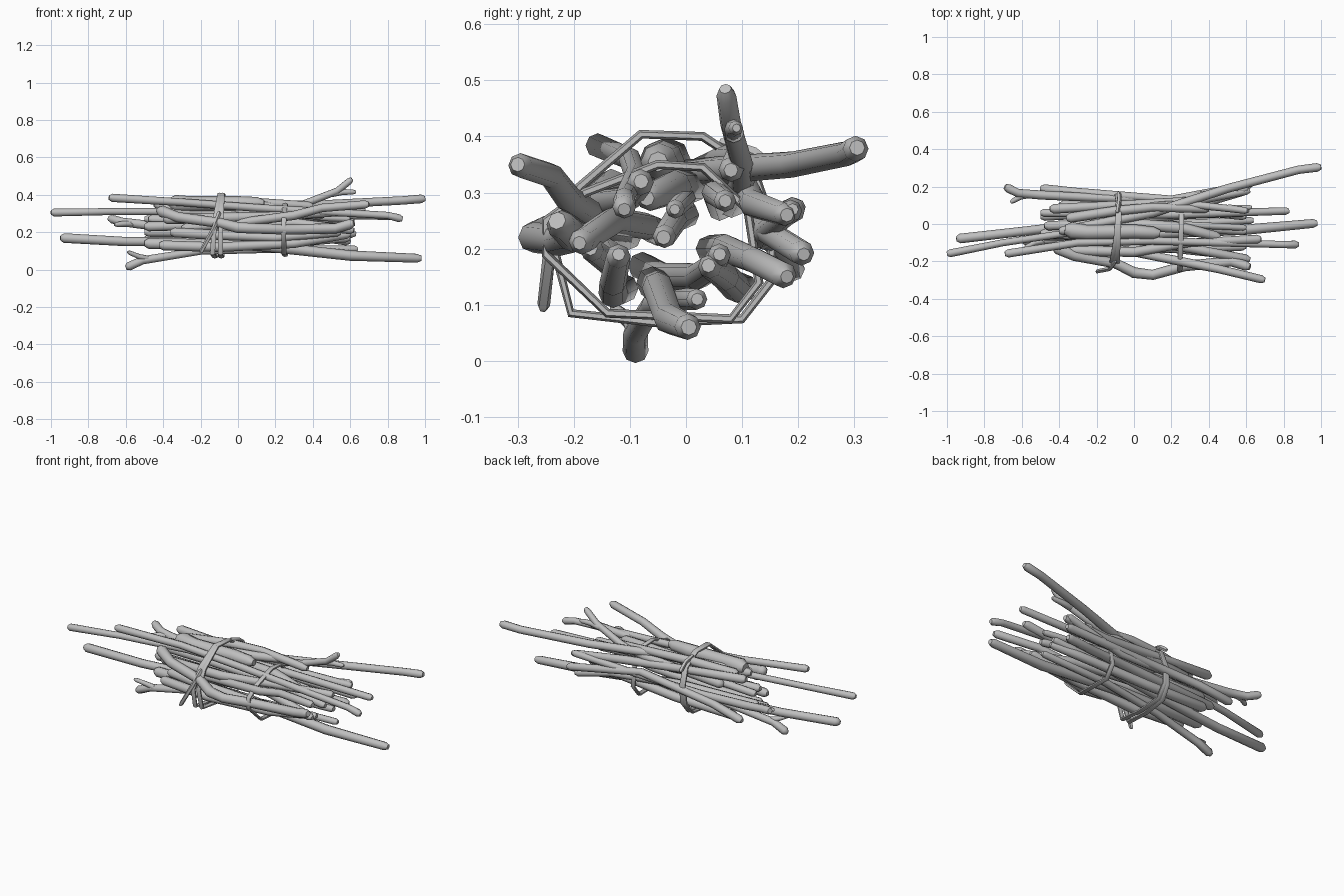
import bpy, bmesh, math, random
from mathutils import Vector

random.seed(4)
cube = bpy.data.objects.get("Cube")
if cube:
    bpy.data.objects.remove(cube, do_unlink=True)

grey = bpy.data.materials.new("weathered grey")
grey.use_nodes = True
colour = (0.52, 0.52, 0.52, 1)
grey.diffuse_color = colour
grey.node_tree.nodes["Principled BSDF"].inputs["Base Color"].default_value = colour


def add_tube(bm, points, radius, sides=8, taper=1.0, closed=False, wobble=0.0):
    """Sweep a polygon along the points: a flat cord if closed, else a stick with narrowed ends."""
    pts = [Vector(p) for p in points]
    n = len(pts)
    rings = []
    if closed:
        stations = [(i, pts[i], 1.0) for i in range(n)]
    else:
        tip = radius * 0.8
        a = pts[0] + (pts[1] - pts[0]).normalized() * tip
        b = pts[-1] + (pts[-2] - pts[-1]).normalized() * tip
        stations = [(0, pts[0], 0.55), (0, a, 1.0)]
        stations += [(i, pts[i], 1.0) for i in range(1, n - 1)]
        stations += [(n - 1, b, 1.0), (n - 1, pts[-1], 0.55)]
    flat = 0.55 if closed else 1.0
    for i, p, scale in stations:
        if closed:
            tangent = pts[(i + 1) % n] - pts[i - 1]
        else:
            tangent = pts[min(i + 1, n - 1)] - pts[max(i - 1, 0)]
        tangent.normalize()
        ref = Vector((1, 0, 0)) if closed else Vector((0, 0, 1))
        u = tangent.cross(ref).normalized()
        v = u.cross(tangent)
        r = radius * scale * (1 + (taper - 1) * i / (n - 1))
        r *= 1 + random.uniform(-wobble, wobble)
        ring = []
        for k in range(sides):
            t = math.tau * k / sides
            ring.append(bm.verts.new(p + (u * math.cos(t) * flat + v * math.sin(t)) * r))
        rings.append(ring)
    pairs = list(zip(rings, rings[1:]))
    if closed:
        pairs.append((rings[-1], rings[0]))
    for r0, r1 in pairs:
        for k in range(sides):
            j = (k + 1) % sides
            bm.faces.new((r0[k], r0[j], r1[j], r1[k]))
    if not closed:
        bm.faces.new(rings[0][::-1])
        bm.faces.new(rings[-1])


def finish(name, bm):
    bmesh.ops.recalc_face_normals(bm, faces=bm.faces)
    mesh = bpy.data.meshes.new(name)
    bm.to_mesh(mesh)
    bm.free()
    mesh.materials.append(grey)
    ob = bpy.data.objects.new(name, mesh)
    bpy.context.collection.objects.link(ob)
    bpy.ops.object.select_all(action="DESELECT")
    ob.select_set(True)
    bpy.context.view_layer.objects.active = ob
    bpy.ops.object.shade_smooth_by_angle(angle=math.radians(60))


def stick(name, radius, *points, taper=0.9, twig=None):
    bm = bmesh.new()
    add_tube(bm, points, radius, taper=taper, wobble=0.08)
    if twig:
        add_tube(bm, twig, radius * 0.75, taper=0.7)
    finish(name, bm)


# Long sticks that reach past the bundle
stick("long_stick_top", .026, (-.4, -.04, .33), (.1, .06, .34), (.5, .19, .35), (.88, .29, .37), (1, .305, .38))
stick("long_stick_left", .02, (-1, -.16, .305), (-.7, -.1, .31), (-.3, -.04, .31), (.2, 0, .29), (.6, -.02, .27))
stick("long_stick_low_left", .024, (-.95, -.08, .17), (-.6, -.04, .15), (-.1, .02, .15), (.3, .05, .17), (.6, .06, .19))
stick("long_stick_low_right", .028, (-.5, -.06, .14), (.1, -.05, .13), (.6, -.03, .075), (.98, .005, .06))
stick("upper_front_stick", .022, (-.69, -.16, .385), (-.3, -.1, .36), (.1, -.09, .33), (.8, -.11, .29), (.88, -.11, .27))
stick("blunt_stick", .022, (-.5, .06, .27), (.2, .05, .3), (.83, .07, .285))

# Thick and crooked sticks
stick("thick_top_stick", .045, (-.37, -.03, .355), (-.25, -.045, .352), (0, -.04, .355), (.14, -.05, .355), taper=.75)
stick("crooked_front_stick", .03, (-.43, -.12, .32), (-.32, -.17, .28), (-.1, -.21, .25), (.0, -.26, .225),
      (.1, -.272, .22), (.27, -.225, .215), (.52, -.2, .22), (.62, -.23, .25))
stick("raised_front_stick", .025, (-.3, -.1, .22), (0, -.15, .25), (.3, -.21, .29), (.45, -.24, .33), (.7, -.3, .35))
stick("upper_middle_stick", .03, (-.15, .01, .31), (.25, -.02, .31), (.46, -.07, .29))

# Forked sticks
stick("low_forked_stick", .022, (-.6, -.09, .01), (-.51, -.09, .05), (-.2, -.06, .1), (.2, 0, .11), (.64, .02, .11),
      twig=[(-.47, -.09, .055), (-.53, -.1, .07), (-.59, -.13, .095)])
stick("back_forked_stick", .025, (-.69, .2, .275), (-.62, .165, .255), (-.5, .155, .24), (-.2, .14, .22),
      (.2, .13, .22), (.61, .19, .27), taper=.75,
      twig=[(-.55, .16, .245), (-.61, .145, .245), (-.66, .115, .24)])
stick("high_forked_stick", .025, (-.3, .08, .28), (.2, .1, .32), (.35, .1, .35), (.53, .08, .42), (.61, .07, .485),
      taper=.75, twig=[(.49, .085, .405), (.56, .085, .415), (.63, .09, .415)])

# Shorter sticks filling the bundle
fillers = [
    ((-.5, .19, .16), (-.3, .17, .2), (.2, .13, .24), (.63, .21, .19)),
    ((-.45, .08, .35), (-.1, .1, .32), (.3, .12, .28), (.62, .18, .26)),
    ((-.36, -.13, .2), (-.2, -.14, .19), (.2, -.13, .17), (.55, -.17, .2)),
    ((-.5, -.05, .23), (-.1, -.07, .24), (.3, -.13, .25), (.62, -.19, .21)),
    ((-.48, -.01, .27), (-.2, 0, .26), (.3, -.02, .25), (.6, -.04, .22)),
    ((-.5, .04, .2), (0, .07, .2), (.4, .12, .18), (.6, .18, .15)),
    ((-.42, -.11, .13), (-.1, -.13, .12), (.3, -.13, .14), (.6, -.12, .19)),
    ((-.4, .1, .13), (0, .09, .13), (.35, .07, .15), (.6, .04, .17)),
    ((-.36, .03, .34), (-.1, .07, .36), (.1, .09, .36), (.4, .08, .34)),
    ((-.4, -.14, .27), (0, -.15, .28), (.3, -.1, .29), (.68, -.08, .32)),
]
for i, path in enumerate(fillers):
    stick(f"filler_stick_{i + 1}", .026, *path, taper=.85)

# Cord bindings, wound round the bundle, with loose tails
wide_loop = [(-.205, .085), (-.05, .068), (.1, .075), (.15, .14), (.155, .24), (.12, .34),
             (.03, .4), (-.08, .404), (-.19, .31), (-.235, .2)]
small_loop = [(-.14, .085), (.08, .075), (.13, .14), (.11, .27), (.03, .345), (-.05, .35),
              (-.18, .3), (-.25, .25), (-.25, .19)]


def binding(name, loops, radius, tails):
    bm = bmesh.new()
    for x, lean, skew, loop in loops:
        path = [(x + lean * (z - .23) + skew * y, y, z) for y, z in loop]
        add_tube(bm, path, radius, sides=6, closed=True)
    for tail in tails:
        add_tube(bm, tail, radius * .8, sides=5)
    finish(name, bm)


binding("left_binding", [(-.105, .09, .09, wide_loop), (-.085, .02, .03, wide_loop)], .015,
        [[(-.1, -.2, .31), (-.13, -.24, .22), (-.2, -.255, .09)],
         [(-.09, .06, .39), (-.08, .12, .37), (-.08, .17, .33)]])
binding("right_binding", [(.252, .01, .03, small_loop)], .015, [])
